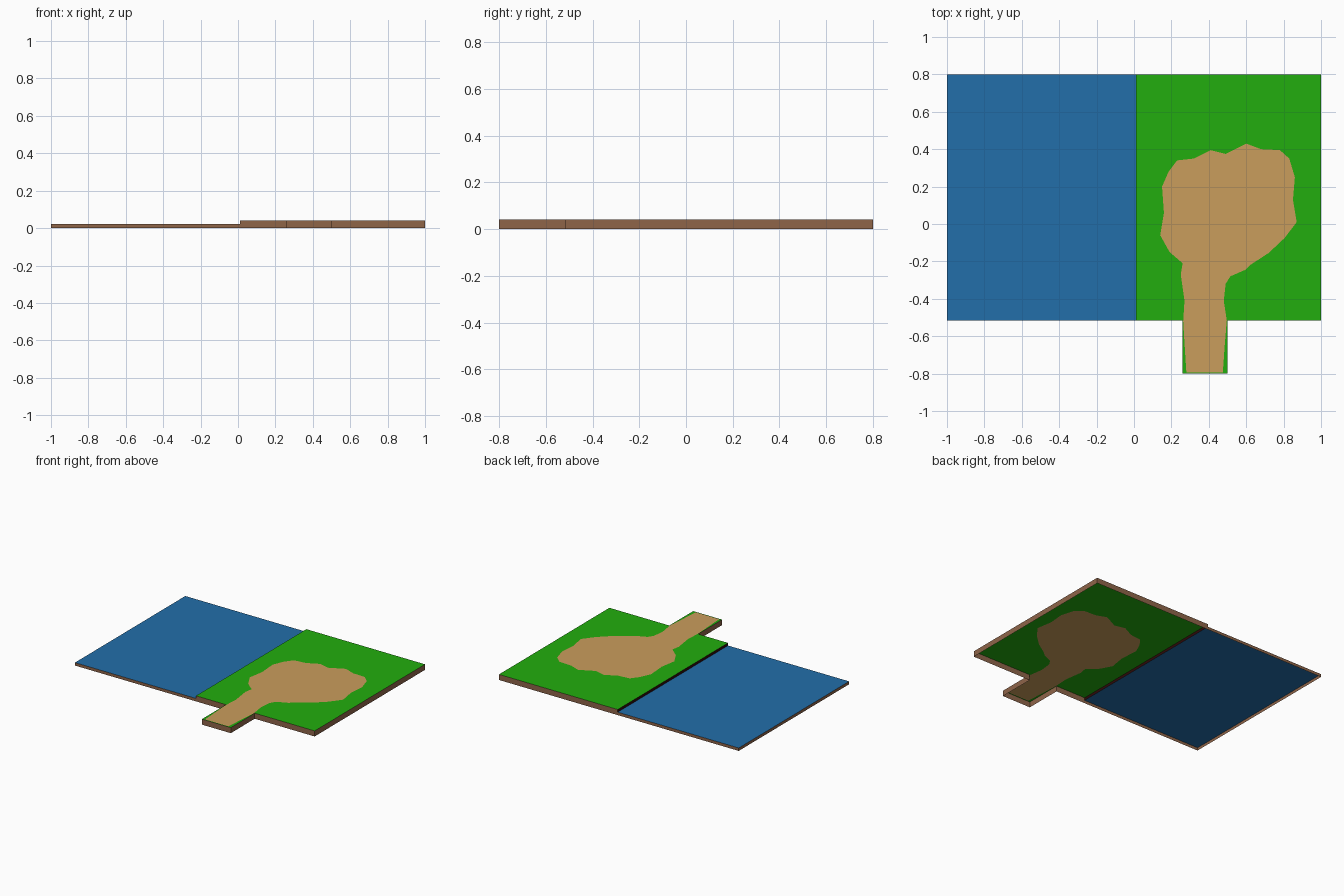
import bpy
from mathutils import Vector
from mathutils.geometry import delaunay_2d_cdt

if "Cube" in bpy.data.objects:
    bpy.data.objects.remove(bpy.data.objects["Cube"])


def material(name, rgb):
    def lin(c):
        c /= 255
        return c / 12.92 if c <= 0.04045 else ((c + 0.055) / 1.055) ** 2.4
    m = bpy.data.materials.new(name)
    m.diffuse_color = (*[lin(c) for c in rgb], 1)
    m.use_nodes = True
    m.node_tree.nodes["Principled BSDF"].inputs["Base Color"].default_value = m.diffuse_color
    return m


BLUE = material("water blue", (34, 110, 170))
GREEN = material("grass green", (34, 174, 14))
SAND = material("sand tan", (202, 157, 92))
EARTH = material("earth brown", (143, 101, 73))
DARK = material("dark earth", (45, 10, 8))


def mesh_object(name, verts, faces, mats, indices=None):
    me = bpy.data.meshes.new(name)
    me.from_pydata(verts, [], faces)
    for m in mats:
        me.materials.append(m)
    if indices:
        for p, i in zip(me.polygons, indices):
            p.material_index = i
    me.update()
    ob = bpy.data.objects.new(name, me)
    bpy.context.collection.objects.link(ob)
    return ob


def skirt(name, path, z0, z1, mat):
    """Vertical single-sheet wall along an open counter-clockwise path."""
    n = len(path)
    verts = [(x, y, z0) for x, y in path] + [(x, y, z1) for x, y in path]
    faces = [(i, i + 1, n + i + 1, n + i) for i in range(n - 1)]
    return mesh_object(name, verts, faces, [mat])


W, E, STEP = -1.0, 1.0, 0.01          # west, east and dividing line
S, N, TAB = -0.515, 0.8, -0.8         # south, north and end of the tab
LOW, HIGH = 0.022, 0.042              # water and grass heights

# Water sheet and its three outer walls
mesh_object("water", [(W, S, LOW), (STEP, S, LOW), (STEP, N, LOW), (W, N, LOW)],
            [(0, 1, 2, 3)], [BLUE])
skirt("water_walls", [(STEP, N), (W, N), (W, S), (STEP, S)], 0, LOW, EARTH)

# Grass outline with the tab at the front
grass = [(STEP, S), (0.26, S), (0.26, TAB), (0.5, TAB), (0.5, S),
         (E, S), (E, N), (STEP, N)]
skirt("grass_walls", grass, 0, HIGH, EARTH)
skirt("shore_step", [(STEP, N), (STEP, S)], LOW, HIGH, DARK)

# Sandy clearing and path, cut into the grass sheet
sand = [(.28, -.793), (.272, -.67), (.263, -.52), (.27, -.41), (.25, -.27),
        (.26, -.21), (.19, -.15), (.14, -.06), (.16, .06), (.15, .20),
        (.185, .28), (.23, .34), (.32, .35), (.41, .395), (.49, .375),
        (.60, .43), (.68, .40), (.78, .395), (.83, .35), (.86, .25),
        (.85, .13), (.87, .01), (.805, -.075), (.72, -.155), (.62, -.22),
        (.595, -.245), (.515, -.28), (.49, -.32), (.48, -.41), (.496, -.515),
        (.485, -.65), (.475, -.793)][::-1]
g, s = len(grass), len(sand)
pts = [Vector(p) for p in grass + sand]
verts, _, faces, _, _, origin = delaunay_2d_cdt(
    pts, [], [list(range(g)), list(range(g, g + s))], 1, 1e-6)
mesh_object("grass_and_sand", [(v.x, v.y, HIGH) for v in verts], faces,
            [GREEN, SAND], [1 if 1 in o else 0 for o in origin])
